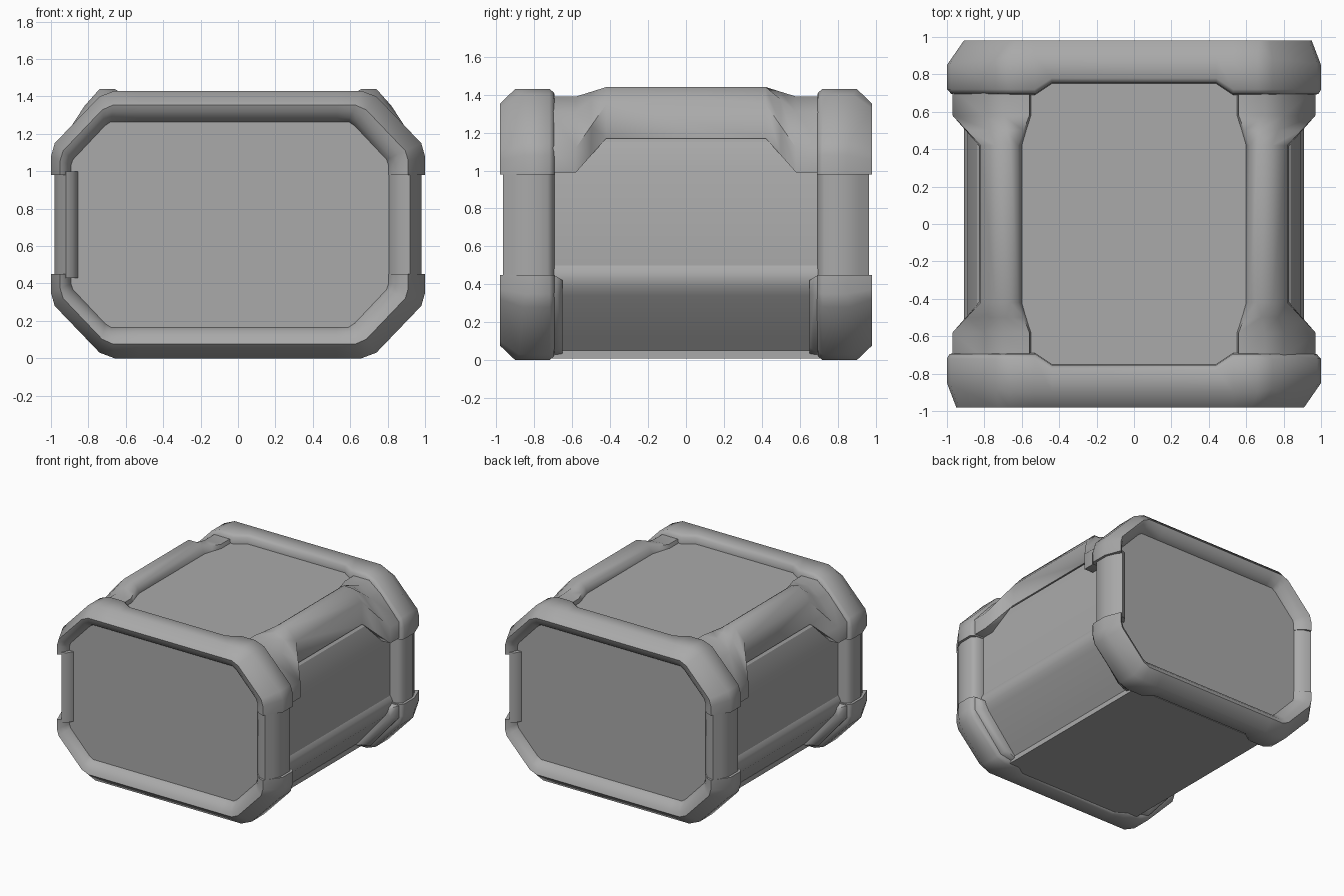
import bpy
import bmesh
import math

cube = bpy.data.objects.get("Cube")
if cube:
    bpy.data.objects.remove(cube, do_unlink=True)

grey = bpy.data.materials.new("plain_grey")
grey.use_nodes = True
colour = (0.4, 0.4, 0.4, 1)
grey.diffuse_color = colour
grey.node_tree.nodes["Principled BSDF"].inputs["Base Color"].default_value = colour

HEIGHT = 1.43


def loft(name, sections, angle=40):
    """Skin a row of equal closed sections and cap both ends."""
    bm = bmesh.new()
    rings = [[bm.verts.new(p) for p in s] for s in sections]
    n = len(rings[0])
    for a, b in zip(rings, rings[1:]):
        for i in range(n):
            j = (i + 1) % n
            bm.faces.new((a[i], a[j], b[j], b[i]))
    bm.faces.new(rings[0])
    bm.faces.new(rings[-1])
    bmesh.ops.recalc_face_normals(bm, faces=bm.faces[:])
    mesh = bpy.data.meshes.new(name)
    bm.to_mesh(mesh)
    bm.free()
    obj = bpy.data.objects.new(name, mesh)
    bpy.context.collection.objects.link(obj)
    mesh.materials.append(grey)
    bpy.ops.object.select_all(action="DESELECT")
    obj.select_set(True)
    bpy.context.view_layer.objects.active = obj
    bpy.ops.object.shade_smooth_by_angle(angle=math.radians(angle))


def along_y(section, y):
    return [(x, y, z) for x, z in section]


def mirrored(half):
    return half + [(-x, z) for x, z in reversed(half)]


# Core body with softened corners and slightly sunken sides
half_body = [(0.6, 1.36), (0.84, 1.15), (0.89, 1.0), (0.89, 0.5),
             (0.907, 0.47), (0.91, 0.43), (0.9, 0.39), (0.87, 0.34),
             (0.68, 0.12), (0.61, 0.04)]
body = mirrored(half_body)
loft("body", [along_y(body, y) for y in (-0.87, 0.87)], 28)

# Thin plate under the body
plate = mirrored([(0.62, 0.05), (0.62, 0.01)])
loft("bottom_plate", [along_y(plate, y) for y in (-0.76, 0.76)])

# Half arch of the end frames: outer x, z, inner x, z, rear and front depths
half_arch = [(0.44, 1.43, 0.44, 1.26, 0.75, 0.9),
             (0.53, 1.43, 0.53, 1.26, 0.69, 0.9),
             (0.66, 1.43, 0.59, 1.26, 0.69, 0.9),
             (0.74, 1.40, 0.62, 1.24, 0.69, 0.88),
             (0.98, 1.15, 0.79, 1.06, 0.69, 0.86),
             (1.0, 1.08, 0.8, 1.03, 0.69, 0.85),
             (1.0, 0.98, 0.8, 0.98, 0.69, 0.85)]


def arch_section(station, side, lower, end):
    ox, oz, ix, iz, rear, front = station
    if side < 0 and ix > 0.55:
        ix += 0.09        # the frame is slimmer on one side
    profile = [(0.4, rear), (0.12, rear + 0.005), (0, rear + 0.03),
               (0, front), (0.45, 0.98), (0.65, 0.967), (0.85, 0.935),
               (1, 0.893), (1, rear)]
    points = []
    for t, depth in profile:
        x = side * (ox + (ix - ox) * t)
        z = oz + (iz - oz) * t
        points.append((x * end, -depth * end, HEIGHT - z if lower else z))
    return points


# Outline of the flat end panels, wider on the slim side of the frame
half_panel = [(0.6, 1.3), (0.83, 1.07), (0.83, 0.36), (0.6, 0.13)]
panel = half_panel + [(-x - 0.08, z) for x, z in reversed(half_panel)]

for end, end_name in ((1, "front"), (-1, "back")):
    loft(f"{end_name}_panel",
         [[(x * end, -y * end, z) for x, z in panel] for y in (0.85, 0.9)])

    # Upper and lower arches of the end frame
    for lower in (False, True):
        sections = [arch_section(s, -1, lower, end) for s in reversed(half_arch)]
        sections += [arch_section(s, 1, lower, end) for s in half_arch]
        loft(f"{end_name}_{'lower' if lower else 'upper'}_arch", sections, 60)

    # Upright posts joining the arches
    for side, inner in ((-1, 0.85), (1, 0.8)):
        plan = [(0.86, 0.69), (0.95, 0.70), (0.98, 0.73), (0.98, 0.85),
                (0.955, 0.91), (0.92, 0.965), ((0.92 + inner) / 2, 0.95),
                (inner, 0.893), (inner, 0.72)]
        loft(f"{end_name}_post_{'a' if side < 0 else 'b'}",
             [[(x * side * end, -y * end, z) for x, y in plan]
              for z in (0.43, 1.0)], 60)

# Long top rails that flare into brackets at both ends
flare = [(0.54, 1.32), (0.56, 1.39), (0.70, 1.39), (0.80, 1.31),
         (0.97, 1.12), (0.97, 0.99), (0.85, 0.99), (0.54, 1.25)]
slim = [(0.6, 1.36), (0.62, 1.41), (0.66, 1.44), (0.74, 1.44),
        (0.82, 1.35), (0.83, 1.17), (0.78, 1.17), (0.6, 1.3)]
middle = [((a + c) / 2, (b + d) / 2) for (a, b), (c, d) in zip(flare, slim)]
rail_path = [(-0.72, flare), (-0.58, flare), (-0.50, middle), (-0.42, slim),
             (0.42, slim), (0.50, middle), (0.58, flare), (0.72, flare)]

# Small gussets behind the lower corners
gusset = [(0.97, 0.44), (0.97, 0.34), (0.72, 0.05), (0.62, 0.03),
          (0.6, 0.15), (0.85, 0.44)]
gusset_tip = [(0.92, 0.42), (0.92, 0.35), (0.70, 0.07), (0.62, 0.035),
              (0.6, 0.15), (0.82, 0.42)]

for side, side_name in ((1, "left"), (-1, "right")):
    loft(f"{side_name}_top_rail",
         [[(x * side, y, z) for x, z in s] for y, s in rail_path], 60)
    for end, end_name in ((-1, "front"), (1, "back")):
        loft(f"{side_name}_{end_name}_gusset",
             [[(x * side, y * end, z) for x, z in s]
              for y, s in ((0.72, gusset), (0.68, gusset), (0.65, gusset_tip))], 60)
